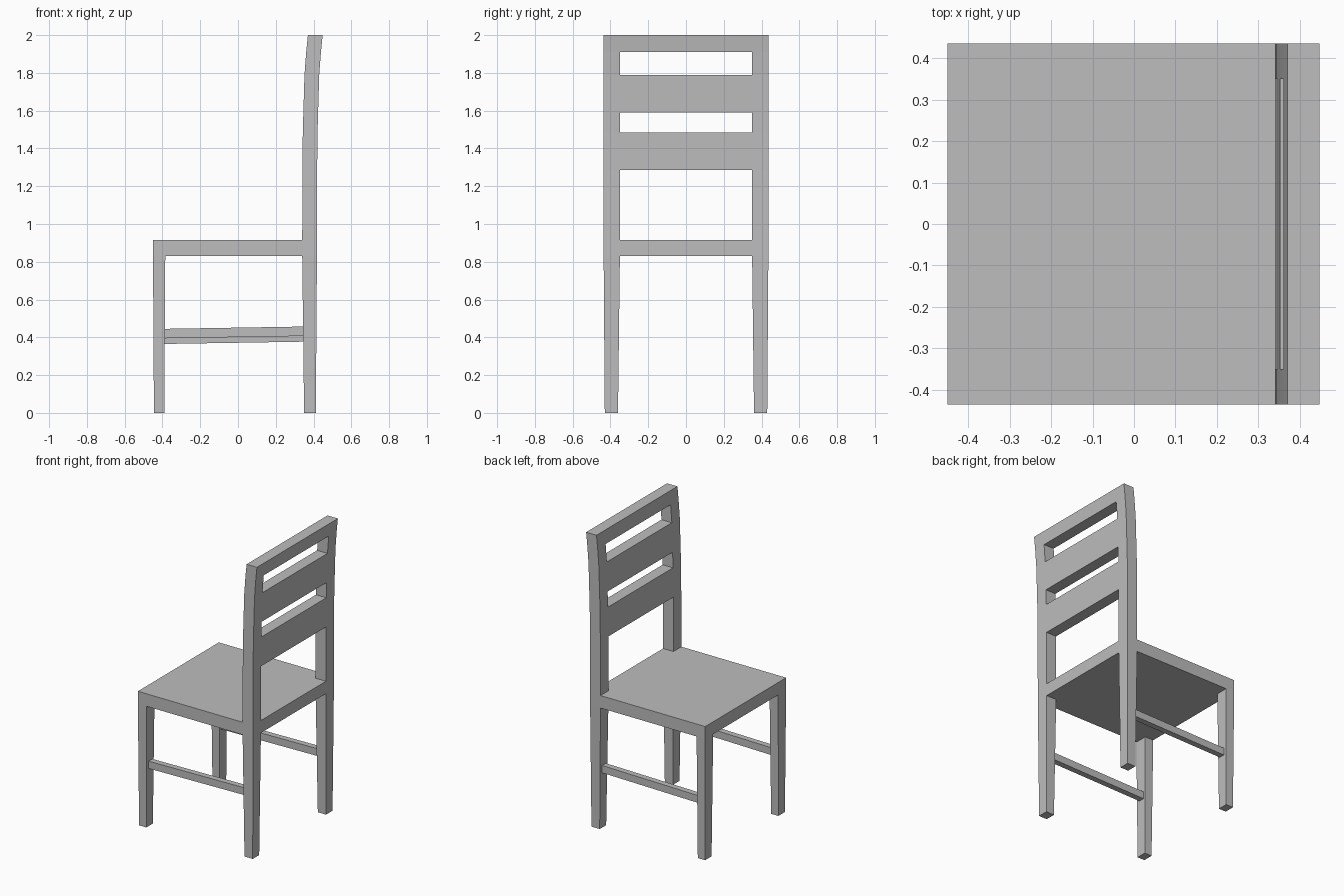
import bpy, bmesh

if "Cube" in bpy.data.objects:
    bpy.data.objects.remove(bpy.data.objects["Cube"], do_unlink=True)

grey = bpy.data.materials.new("plain grey")
grey.use_nodes = True
grey.diffuse_color = (0.51, 0.51, 0.51, 1)
grey.node_tree.nodes["Principled BSDF"].inputs["Base Color"].default_value = grey.diffuse_color

OUT, INN = 0.436, 0.35        # outer and inner half widths of the frame
SEAT_LOW, SEAT_TOP = 0.83, 0.915

# Side profile of the back: height, front x, rear x
BACK = [(SEAT_LOW, 0.340, 0.418), (SEAT_TOP, 0.340, 0.418), (1.285, 0.341, 0.419),
        (1.485, 0.343, 0.421), (1.59, 0.346, 0.424), (1.79, 0.352, 0.430),
        (1.91, 0.361, 0.439), (2.0, 0.370, 0.448)]


def loft(name, rings):
    """Join rings of points with side faces and cap both ends."""
    bm = bmesh.new()
    loops = [[bm.verts.new(p) for p in ring] for ring in rings]
    n = len(loops[0])
    for a, b in zip(loops, loops[1:]):
        for i in range(n):
            j = (i + 1) % n
            bm.faces.new((a[i], a[j], b[j], b[i]))
    bm.faces.new(loops[0][::-1])
    bm.faces.new(loops[-1])
    bmesh.ops.recalc_face_normals(bm, faces=bm.faces)
    mesh = bpy.data.meshes.new(name)
    bm.to_mesh(mesh)
    bm.free()
    mesh.materials.append(grey)
    obj = bpy.data.objects.new(name, mesh)
    bpy.context.collection.objects.link(obj)
    return obj


def level(z, x0, x1, y0, y1):
    return [(x0, y0, z), (x1, y0, z), (x1, y1, z), (x0, y1, z)]


# Seat slab, notched at the rear corners around the posts
outline = [(-0.45, -OUT), (0.34, -OUT), (0.34, -INN), (0.418, -INN),
           (0.418, INN), (0.34, INN), (0.34, OUT), (-0.45, OUT)]
loft("seat", [[(x, y, z) for x, y in outline] for z in (SEAT_LOW, SEAT_TOP)])

# Legs, posts and side stretchers
for side, s, drop in (("left", 1, 0.03), ("right", -1, 0)):
    foot = (s * 0.36, s * 0.43)
    top = (s * INN, s * OUT)
    loft(f"{side}_front_leg", [level(0, -0.445, -0.39, *foot),
                               level(SEAT_LOW, -0.45, -0.385, *top)])
    loft(f"{side}_back_post", [level(0, 0.35, 0.412, *foot)]
         + [level(z, a, b, *top) for z, a, b in BACK])
    ends = []
    for x, z in ((-0.388, 0.395), (0.346, 0.407)):
        ends.append([(x, s * y, z - drop + h) for y, h in
                     ((0.37, 0), (0.41, 0), (0.41, 0.05), (0.37, 0.05))])
    loft(f"{side}_stretcher", ends)

# Back slats, flush with the posts
for name, i in (("lower_slat", 2), ("middle_slat", 4), ("top_rail", 6)):
    loft(name, [level(z, a, b, -INN, INN) for z, a, b in BACK[i:i + 2]])
